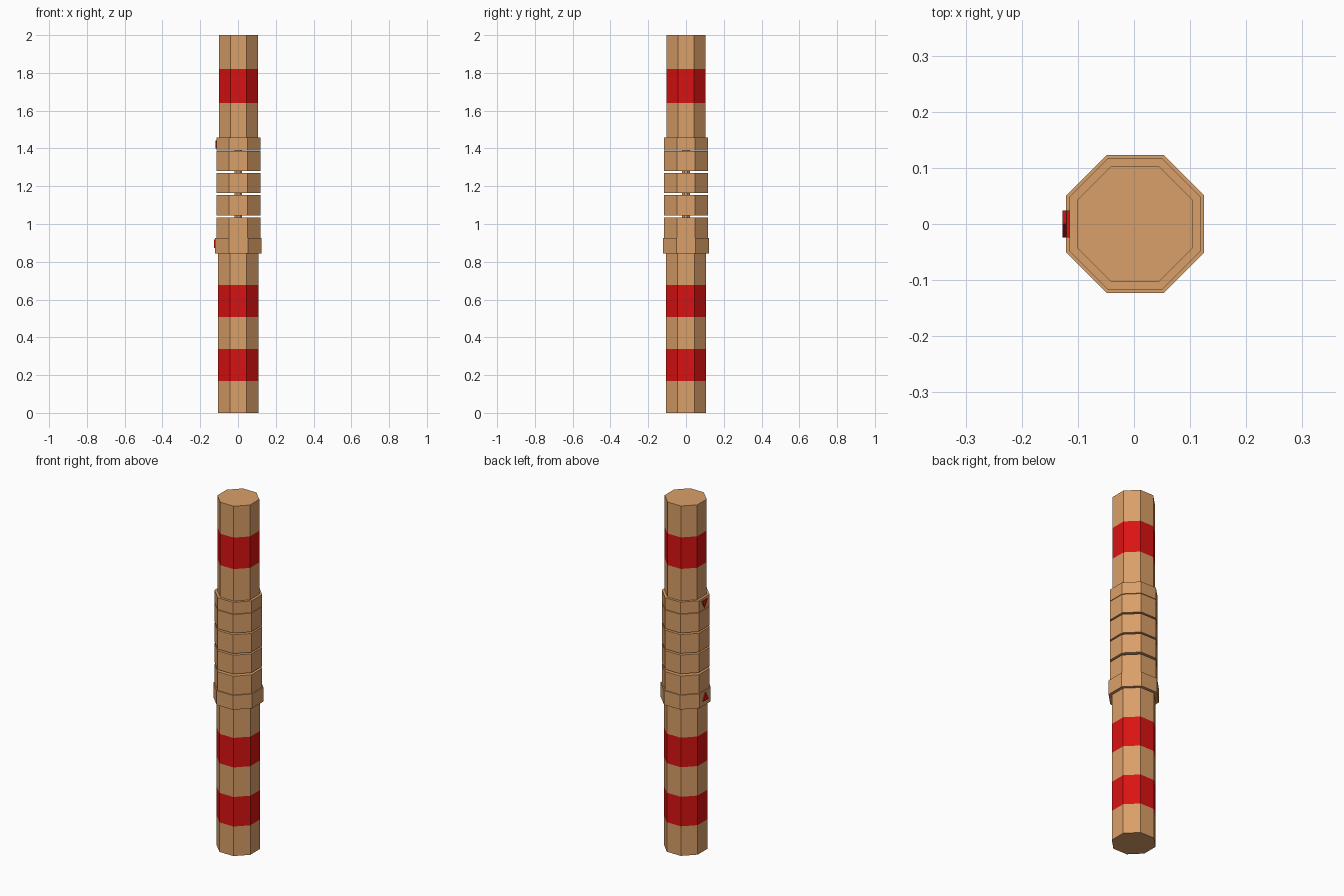
import bpy, bmesh, math

if "Cube" in bpy.data.objects:
    bpy.data.objects.remove(bpy.data.objects["Cube"])

CX = 0.002          # the column axis sits slightly off the bounding box centre


def material(name, rgb):
    m = bpy.data.materials.new(name)
    m.diffuse_color = (*rgb, 1)
    m.use_nodes = True
    m.node_tree.nodes["Principled BSDF"].inputs["Base Color"].default_value = m.diffuse_color
    return m


TAN = material("tan", (0.70, 0.35, 0.14))
RED = material("red", (0.70, 0.006, 0.006))


def finish(name, bm, mats):
    bmesh.ops.recalc_face_normals(bm, faces=bm.faces)
    mesh = bpy.data.meshes.new(name)
    bm.to_mesh(mesh)
    bm.free()
    for m in mats:
        mesh.materials.append(m)
    ob = bpy.data.objects.new(name, mesh)
    bpy.context.collection.objects.link(ob)
    return ob


def octagon_column(name, apothem, levels):
    """Eight-sided column through the z levels; every second section is red."""
    r = apothem / math.cos(math.pi / 8)
    angles = [math.pi / 8 + i * math.pi / 4 for i in range(8)]
    bm = bmesh.new()
    rings = [[bm.verts.new((CX + r * math.cos(a), r * math.sin(a), z)) for a in angles]
             for z in levels]
    for k, (lo, hi) in enumerate(zip(rings, rings[1:])):
        for i in range(8):
            j = (i + 1) % 8
            bm.faces.new((lo[i], lo[j], hi[j], hi[i])).material_index = k % 2
    bm.faces.new(rings[0])
    bm.faces.new(rings[-1])
    return finish(name, bm, (TAN, RED))


def arrow_marker(name, x_out, x_in, z_base, z_tip):
    """Small red triangular prism on the left side."""
    bm = bmesh.new()
    tri = [bm.verts.new((x_out, y, z))
           for y, z in ((-0.024, z_base), (0.024, z_base), (0, z_tip))]
    face = bm.faces.new(tri)
    ext = bmesh.ops.extrude_face_region(bm, geom=[face], use_keep_orig=True)
    moved = [v for v in ext["geom"] if isinstance(v, bmesh.types.BMVert)]
    bmesh.ops.translate(bm, verts=moved, vec=(x_in - x_out, 0, 0))
    return finish(name, bm, (RED,))


# striped lower and upper shafts
octagon_column("lower_shaft", 0.107, [0.169 * i for i in range(6)])
octagon_column("upper_shaft", 0.103, [1.455, 1.64, 1.82, 2.0])

# collars
octagon_column("lower_collar", 0.123, [0.845, 0.927])
octagon_column("upper_collar", 0.117, [1.39, 1.457])

# stacked rings with narrow gaps
for n, (z0, z1) in enumerate([(0.927, 1.034), (1.046, 1.154), (1.163, 1.271), (1.28, 1.387)]):
    octagon_column(f"ring_{n + 1}", 0.117, [z0, z1])

# thin core seen through the gaps
octagon_column("core", 0.02, [1.0, 1.42])

# alignment markers
arrow_marker("lower_marker", -0.127, -0.115, 0.873, 0.918)
arrow_marker("upper_marker", -0.12, -0.11, 1.443, 1.4)
